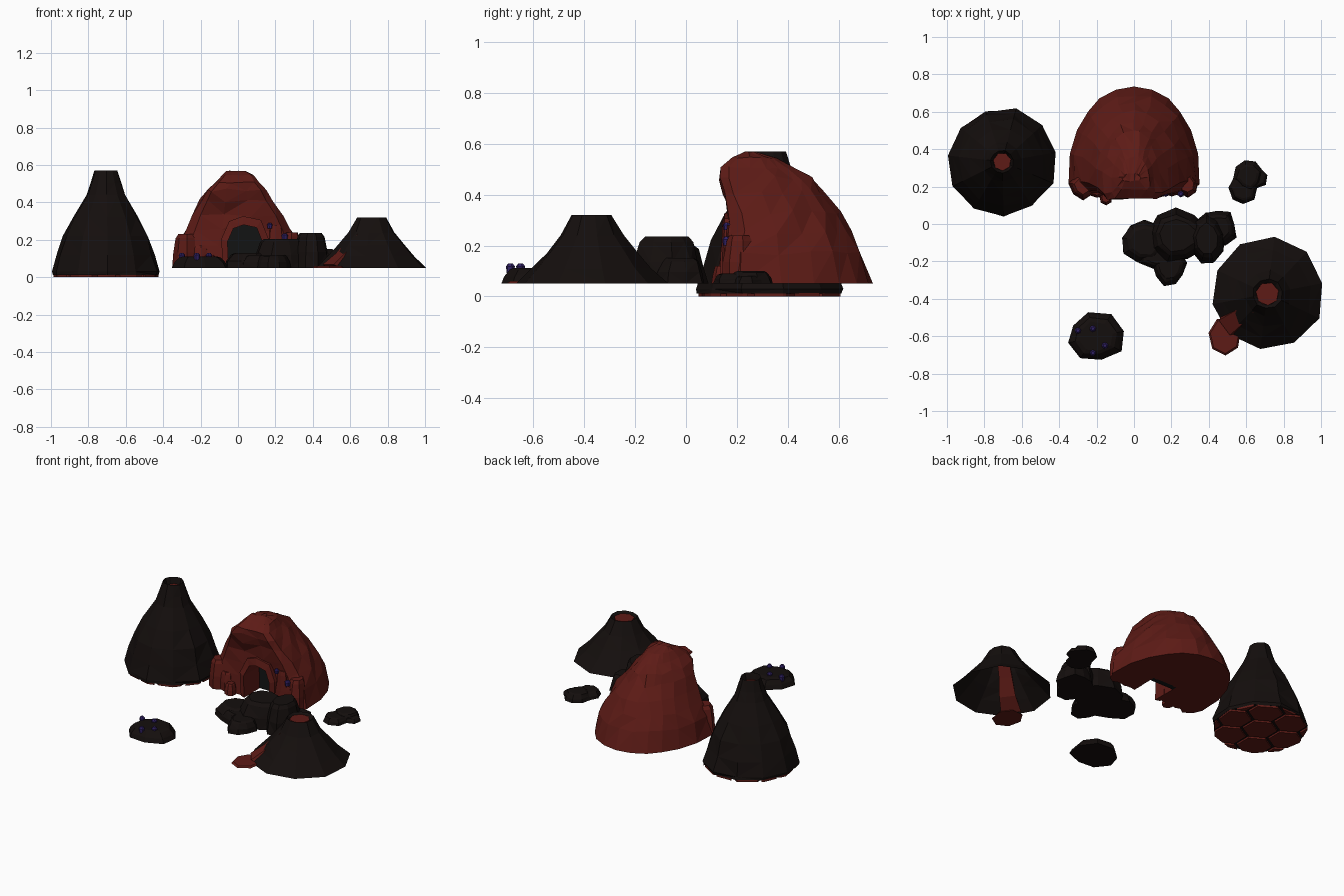
import bpy, bmesh, math, random
from mathutils import Vector

if "Cube" in bpy.data.objects:
    bpy.data.objects.remove(bpy.data.objects["Cube"])

random.seed(4)


def material(name, col):
    m = bpy.data.materials.new(name)
    m.diffuse_color = (*col, 1)
    m.use_nodes = True
    m.node_tree.nodes["Principled BSDF"].inputs["Base Color"].default_value = m.diffuse_color
    return m


DARK = material("basalt", (0.007, 0.0045, 0.004))
RED = material("red_rock", (0.11, 0.011, 0.008))
SHADE = material("cave_shadow", (0.006, 0.007, 0.007))
PURPLE = material("crystal", (0.03, 0.015, 0.13))


def add_object(name, bm, mat):
    bmesh.ops.recalc_face_normals(bm, faces=bm.faces)
    me = bpy.data.meshes.new(name)
    bm.to_mesh(me)
    bm.free()
    me.materials.append(mat)
    ob = bpy.data.objects.new(name, me)
    bpy.context.collection.objects.link(ob)
    return ob


def loft(name, rings, mat, bottom=True, top=True):
    """Skin a stack of equal-length point rings with flat triangles."""
    bm = bmesh.new()
    vs = [[bm.verts.new(p) for p in r] for r in rings]
    n = len(rings[0])
    for a, b in zip(vs, vs[1:]):
        for i in range(n):
            j = (i + 1) % n
            bm.faces.new((a[i], a[j], b[j], b[i]))
    if bottom:
        bm.faces.new(vs[0][::-1])
    if top:
        bm.faces.new(vs[-1])
    bmesh.ops.triangulate(bm, faces=bm.faces[:])
    return add_object(name, bm, mat)


def jit(a):
    return random.uniform(-a, a)


def polar_ring(cx, cy, z, rx, ry=None, n=8, rough=0.0, factors=None):
    ry = ry or rx
    pts = []
    for i in range(n):
        t = 2 * math.pi * (i + 0.3) / n
        k = (factors[i] if factors else 1) * (1 + jit(rough))
        pts.append((cx + rx * k * math.cos(t), cy + ry * k * math.sin(t), z))
    return pts


def rock(name, cx, cy, rx, ry, top, mat, n=8, rough=0.05, z=0.05):
    """Low boulder: flat foot, bulging flank, chamfered flat crown."""
    f = [1 + jit(0.1) for _ in range(n)]
    h = top - z
    prof = [(0, 1), (0.45, 0.93), (0.88, 0.76), (1, 0.6)]
    return loft(name, [polar_ring(cx, cy, z + h * u, rx * s, ry * s, n, rough, f)
                       for u, s in prof], mat)


def volcano(name, cx, cy, prof, n, bottom, depth):
    """Faceted cone with a sunken crater, plus its lava disc."""
    f = [1 + jit(0.025) for _ in range(n)]
    rings = [polar_ring(cx, cy, z, r, n=n, rough=0.0 if i == 0 else 0.03, factors=f)
             for i, (z, r) in enumerate(prof)]
    z, r = prof[-1]
    rings.append(polar_ring(cx, cy, z - depth, r * 0.75, n=n))
    loft(name, rings, DARK, bottom=bottom)
    loft(name + "_crater_lava", [polar_ring(cx, cy, z - depth - 0.01, r * 0.78, n=7),
                                 polar_ring(cx, cy, z - depth + 0.01, r * 0.78, n=7)], RED)


def crystal(x, y, z, r=0.018, h=0.045):
    loft("crystal", [polar_ring(x, y, z, r * 0.8, n=6),
                     polar_ring(x, y, z + h * 0.7, r, n=6),
                     polar_ring(x, y, z + h, r * 0.5, n=6)], PURPLE)


# Large volcano on its cracked lava plate
BX, BY = -0.705, 0.333
volcano("large_volcano", BX, BY,
        [(0.012, 0.288), (0.03, 0.29), (0.12, 0.262), (0.22, 0.233), (0.32, 0.18),
         (0.44, 0.107), (0.5, 0.083), (0.57, 0.062)], 11, True, 0.05)
bm = bmesh.new()
S = 0.115
for row in range(-3, 4):
    for col in range(-3, 4):
        c = Vector((BX + S * math.sqrt(3) * (col + 0.5 * (row % 2)), BY + S * 1.5 * row, 0))
        if (c - Vector((BX, BY, 0))).length < 0.36:
            bm.faces.new([bm.verts.new(c + 0.9 * S * Vector((math.sin(k * math.pi / 3),
                          math.cos(k * math.pi / 3), 0))) for k in range(6)])
for k in range(11):
    t = 2 * math.pi * (k + 0.8) / 11
    d = Vector((math.cos(t), math.sin(t), 0))
    bmesh.ops.bisect_plane(bm, geom=bm.verts[:] + bm.edges[:] + bm.faces[:],
                           plane_co=Vector((BX, BY, 0)) + d * 0.272, plane_no=d,
                           clear_outer=True)
ext = bmesh.ops.extrude_face_region(bm, geom=bm.faces[:])
for v in ext["geom"]:
    if isinstance(v, bmesh.types.BMVert):
        v.co.z += 0.014
add_object("lava_plates", bm, RED)

# Small hollow volcano, lava stream and pool
volcano("small_volcano", 0.713, -0.373,
        [(0.05, 0.302), (0.11, 0.238), (0.17, 0.182), (0.24, 0.125), (0.32, 0.08)],
        10, False, 0.02)
side = Vector((0.6, -0.8, 0))
stream = []
for x, y, z, w in [(0.68, -0.40, 0.3, 0.035), (0.622, -0.445, 0.218, 0.04),
                   (0.565, -0.495, 0.13, 0.05), (0.49, -0.55, 0.062, 0.062)]:
    p = Vector((x, y, z))
    lo, hi = Vector((0.02, 0.014, -0.02)), Vector((-0.007, -0.005, 0.007))
    stream.append([p - side * w + lo, p + side * w + lo,
                   p + side * w * 0.8 + hi, p - side * w * 0.8 + hi])
for ring in stream:
    for p in ring:
        p.z = max(p.z, 0.05)
loft("lava_stream", stream, RED)
loft("lava_pool", [polar_ring(0.485, -0.6, z, r, 0.1 * r / 0.085, 7)
                   for z, r in [(0.05, 0.088), (0.06, 0.078)]], RED)

# Cave dome: D-shaped rings, sharp overhanging brow in front
half = [(0.3, 0.0), (0.82, 0.0), (1, 0.1), (0.98, 0.38), (0.87, 0.6),
        (0.7, 0.77), (0.53, 0.89), (0.28, 0.97)]
outline = half + [(0, 1)] + [(-u, v) for u, v in half[::-1]]
rings = []
for z, w, yf, yb, cx in [(0.05, 0.35, 0.155, 0.735, 0), (0.17, 0.325, 0.17, 0.69, 0),
                         (0.25, 0.285, 0.175, 0.65, 0), (0.33, 0.24, 0.17, 0.6, 0),
                         (0.41, 0.19, 0.15, 0.54, -0.01), (0.465, 0.155, 0.135, 0.5, -0.01),
                         (0.505, 0.115, 0.138, 0.43, -0.005), (0.545, 0.085, 0.185, 0.36, 0),
                         (0.567, 0.05, 0.23, 0.27, -0.01)]:
    j = 0.0 if z < 0.06 else 0.009 if z < 0.5 else 0.003
    rings.append([(cx + u * w + jit(j), yf + (yb - yf) * v + jit(j), z + jit(j))
                  for u, v in outline])
cave = loft("cave_dome", rings, RED)

# Arched opening, shadowed back wall and stone surround
arch = [(-0.05, 0.05), (-0.056, 0.19), (-0.025, 0.26), (0.03, 0.28),
        (0.1, 0.265), (0.13, 0.19), (0.122, 0.05)]


def arch_ring(y, k=1.0, foot=0.05):
    return [(0.037 + (x - 0.037) * k, y, foot if z < 0.06 else 0.15 + (z - 0.15) * k)
            for x, z in arch]


cutter = loft("opening_cutter", [arch_ring(0.05, foot=0.0), arch_ring(0.33, foot=0.0)], SHADE)
cutter.hide_render = True
mod = cave.modifiers.new("opening", "BOOLEAN")
mod.operation, mod.object, mod.solver = "DIFFERENCE", cutter, "EXACT"
bpy.context.view_layer.objects.active = cave
bpy.ops.object.modifier_apply(modifier=mod.name)
bpy.data.objects.remove(cutter)
loft("cave_back_wall", [arch_ring(0.3, 1.04), arch_ring(0.335, 1.04)], SHADE)
inner, outer = arch_ring(0, 1.0), arch_ring(0, 1.36)
frame = []
for a, b in zip(inner, outer):
    yf = 0.145 + jit(0.012)
    frame.append([(a[0], yf, a[2]), (b[0], yf + 0.01, b[2]),
                  (b[0], 0.22, b[2]), (a[0], 0.22, a[2])])
loft("cave_arch_surround", frame, RED)

# Red boulders flanking the opening, with crystals
for x, y, rx, ry, top in [(-0.275, 0.205, 0.07, 0.075, 0.23), (-0.15, 0.14, 0.035, 0.04, 0.12),
                          (-0.2, 0.18, 0.05, 0.04, 0.17), (0.2, 0.185, 0.05, 0.04, 0.28),
                          (0.285, 0.21, 0.055, 0.065, 0.24)]:
    rock("cave_boulder", x, y, rx, ry, top, RED, 7)
crystal(0.17, 0.16, 0.26, 0.015, 0.03)
crystal(0.25, 0.16, 0.2, 0.018, 0.035)

# Dark boulder cluster in front of the cave
for x, y, rx, ry, top in [(0.06, -0.09, 0.13, 0.12, 0.13), (0.23, -0.06, 0.16, 0.145, 0.205),
                          (0.39, -0.08, 0.1, 0.14, 0.236), (0.45, -0.02, 0.1, 0.1, 0.15),
                          (0.14, -0.17, 0.13, 0.07, 0.12), (0.19, -0.23, 0.09, 0.1, 0.12)]:
    rock("cluster_boulder", x, y, rx, ry, top, DARK, 9)

# Small loose rock on the right
rock("loose_rock_a", 0.61, 0.26, 0.08, 0.09, 0.1, DARK, 8)
rock("loose_rock_b", 0.58, 0.18, 0.075, 0.08, 0.09, DARK, 7)
rock("loose_rock_c", 0.665, 0.245, 0.055, 0.055, 0.08, DARK, 6)

# Crystal rock at front left
rock("crystal_rock", -0.208, -0.605, 0.15, 0.13, 0.112, DARK, 8, 0.04)
for x, y in [(-0.3, -0.57), (-0.22, -0.56), (-0.155, -0.65), (-0.22, -0.69)]:
    crystal(x, y, 0.09, 0.018, 0.04)
